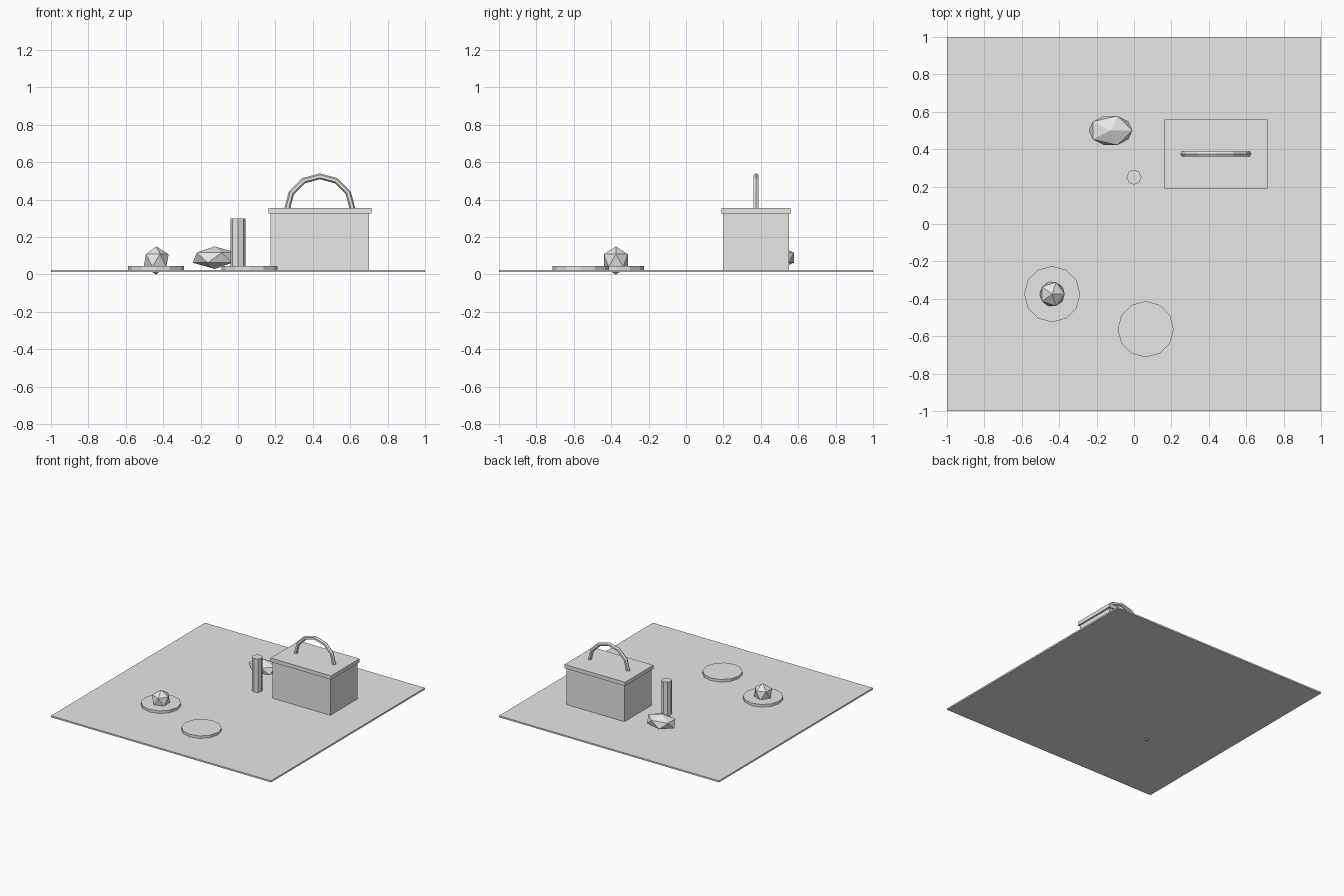
import bpy
import math

cube = bpy.data.objects.get("Cube")
if cube:
    bpy.data.objects.remove(cube, do_unlink=True)

grey = bpy.data.materials.new("plain grey")
grey.use_nodes = True
grey.diffuse_color = (0.8, 0.8, 0.8, 1)
grey.node_tree.nodes["Principled BSDF"].inputs["Base Color"].default_value = (0.8, 0.8, 0.8, 1)

CLOTH_TOP = 0.025


def finish(name):
    ob = bpy.context.object
    ob.name = name
    ob.data.materials.append(grey)
    return ob


def box(name, x, y, width, depth, bottom, top):
    bpy.ops.mesh.primitive_cube_add(size=1, location=(x, y, (bottom + top) / 2))
    bpy.context.object.scale = (width, depth, top - bottom)
    return finish(name)


def cylinder(name, x, y, radius, bottom, top, sides):
    bpy.ops.mesh.primitive_cylinder_add(vertices=sides, radius=radius, depth=top - bottom,
                                        location=(x, y, (bottom + top) / 2))
    return finish(name)


def faceted_ball(name, location, radii):
    bpy.ops.mesh.primitive_ico_sphere_add(subdivisions=1, radius=1, location=location)
    bpy.context.object.scale = radii
    return finish(name)


# Cloth on the ground
box("blanket", 0, 0, 2, 2, 0.0125, CLOTH_TOP)

# Basket with overhanging lid
BX, BY = 0.4375, 0.375
box("basket_body", BX, BY, 0.525, 0.35, CLOTH_TOP - 0.006, 0.325)
box("basket_lid", BX, BY, 0.55, 0.37, 0.325, 0.356)

# Arched handle: upper half of a ring, standing on the lid
bpy.ops.mesh.primitive_torus_add(major_radius=0.175, minor_radius=0.0156,
                                 major_segments=12, minor_segments=6,
                                 location=(BX, BY, 0.35), rotation=(math.pi / 2, 0, 0))
finish("basket_handle")

# Plates, bottle and food
for name, x, y in (("left_plate", 0.0625, -0.5625), ("right_plate", -0.4375, -0.375)):
    cylinder(name, x, y, 0.15, CLOTH_TOP - 0.006, 0.046, 12)
cylinder("bottle", 0, 0.25, 0.04, CLOTH_TOP - 0.006, 0.3, 8)
faceted_ball("apple", (-0.4375, -0.375, 0.075), (0.075, 0.075, 0.075))
faceted_ball("bread", (-0.125, 0.5, 0.09), (0.131, 0.091, 0.06))
